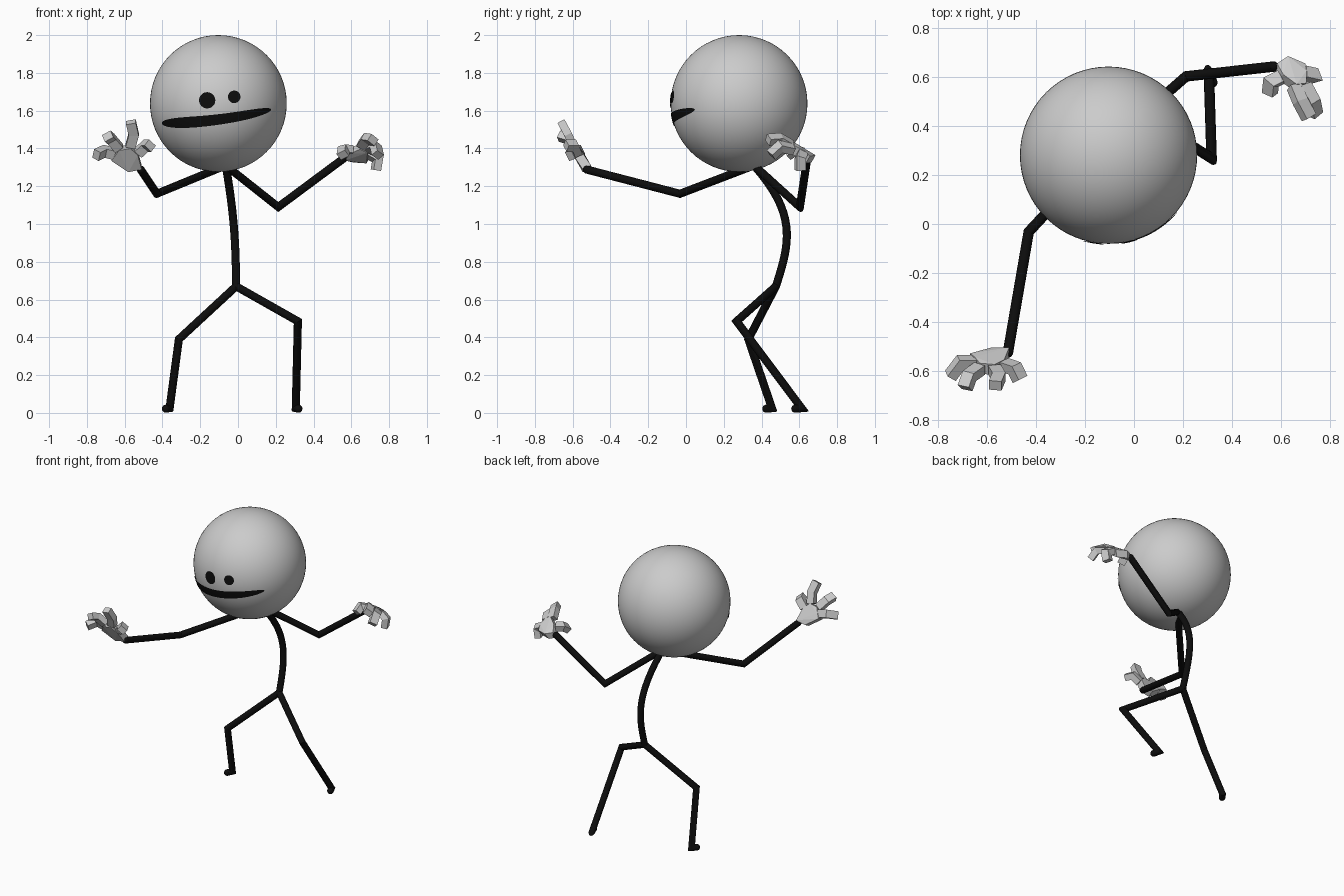
import bpy, bmesh, math
from mathutils import Vector
from mathutils.geometry import interpolate_bezier

if "Cube" in bpy.data.objects:
    bpy.data.objects.remove(bpy.data.objects["Cube"])

black = bpy.data.materials.new("black")
black.diffuse_color = (0.004, 0.004, 0.004, 1)
black.use_nodes = True
black.node_tree.nodes["Principled BSDF"].inputs["Base Color"].default_value = black.diffuse_color

HEAD, R = Vector((-0.104, 0.281, 1.638)), 0.362


def finish(bm, name, mat=None, smooth=False):
    bmesh.ops.recalc_face_normals(bm, faces=bm.faces)
    me = bpy.data.meshes.new(name)
    bm.to_mesh(me)
    bm.free()
    ob = bpy.data.objects.new(name, me)
    bpy.context.collection.objects.link(ob)
    if mat:
        me.materials.append(mat)
    if smooth:
        bpy.ops.object.select_all(action='DESELECT')
        ob.select_set(True)
        bpy.context.view_layer.objects.active = ob
        bpy.ops.object.shade_smooth_by_angle(angle=math.radians(35))
    return ob


def tube(bm, pts, radii, sides, up=Vector((0.3, 0.2, 1))):
    """Mitred tube along a path; radii are (across, along up)."""
    pts = [Vector(p) for p in pts]
    dirs = [(b - a).normalized() for a, b in zip(pts, pts[1:])]
    u = dirs[0].cross(up).normalized()
    v = u.cross(dirs[0])
    ang = [2 * math.pi * (i + 0.5) / sides for i in range(sides)]
    k = 1 / math.cos(math.pi / sides)
    offs = [k * (u * math.cos(a) * radii[0] + v * math.sin(a) * radii[1]) for a in ang]
    rings = []
    for i, p in enumerate(pts):
        if 0 < i < len(pts) - 1:
            d, n = dirs[i - 1], dirs[i]
            b = (d + n).normalized()
            ring = [o - d * (o.dot(b) / d.dot(b)) for o in offs]
            offs = [o - n * o.dot(n) for o in ring]
        else:
            ring = offs
        rings.append([bm.verts.new(p + o) for o in ring])
    for a, b in zip(rings, rings[1:]):
        for i in range(sides):
            j = (i + 1) % sides
            bm.faces.new((a[i], a[j], b[j], b[i]))
    bm.faces.new(rings[0])
    bm.faces.new(rings[-1])


def limb(name, pts):
    bm = bmesh.new()
    tube(bm, pts, (0.021, 0.021), 16)
    # rounded end
    ball = bmesh.ops.create_uvsphere(bm, u_segments=16, v_segments=8, radius=0.0212)
    bmesh.ops.translate(bm, verts=ball["verts"], vec=pts[-1])
    finish(bm, name, black, True)


def hand(name, wrist, normal, fingers):
    normal = Vector(normal).normalized()
    bm = bmesh.new()
    # faceted palm wrapped around the wrist and finger roots
    core = [Vector(p) for p in wrist] + [Vector(f[0]) for f in fingers]
    verts = [bm.verts.new(p + normal * s * 0.024) for p in core for s in (-1, 1)]
    hull = bmesh.ops.convex_hull(bm, input=verts)
    bmesh.ops.delete(bm, geom=hull["geom_interior"], context='VERTS')
    for f in fingers:
        tube(bm, f, (0.026, 0.021), 4, normal)
    finish(bm, name)


def on_face(x, z, lift=0.004):
    dx, dz = x - HEAD.x, z - HEAD.z
    return Vector((x, HEAD.y - math.sqrt((R + lift) ** 2 - dx * dx - dz * dz), z))


# head
bm = bmesh.new()
bmesh.ops.create_uvsphere(bm, u_segments=64, v_segments=32, radius=R)
bmesh.ops.translate(bm, verts=bm.verts, vec=HEAD)
finish(bm, "head", None, True)

# eyes: discs laid on the head
for name, x, z, r in (("right_eye", -0.163, 1.655, 0.043), ("left_eye", -0.02, 1.673, 0.033)):
    bm = bmesh.new()
    mid = bm.verts.new(on_face(x, z))
    rim = [bm.verts.new(on_face(x + r * math.cos(a), z + r * math.sin(a)))
           for a in [2 * math.pi * i / 32 for i in range(32)]]
    for i in range(32):
        bm.faces.new((mid, rim[i], rim[(i + 1) % 32]))
    finish(bm, name, black, True)

# mouth: tapered strip laid on the head
bm = bmesh.new()
cols = []
for i in range(41):
    s = -math.cos(math.pi * i / 40)
    x, z = -0.114 + 0.289 * s, 1.552 + 0.036 * s + 0.018 * s * s
    half = 0.001 + (0.027 - 0.004 * s) * (1 - s ** 4) ** 0.5
    cols.append([bm.verts.new(on_face(x, z + half * h)) for h in (-1, -0.5, 0, 0.5, 1)])
for a, b in zip(cols, cols[1:]):
    for j in range(4):
        bm.faces.new((a[j], b[j], b[j + 1], a[j + 1]))
finish(bm, "mouth", black, True)

# spine
hip, neck = Vector((-0.01, 0.476, 0.67)), Vector((-0.065, 0.36, 1.31))
limb("spine", interpolate_bezier(neck, Vector((-0.02, 0.59, 1.05)),
                                 Vector((-0.012, 0.55, 0.90)), hip, 20))

# arms and legs, each bent once, legs ending in a short foot
limb("right_arm", [neck, (-0.43, -0.032, 1.16), (-0.515, -0.525, 1.288)])
limb("left_arm", [neck, (0.213, 0.603, 1.09), (0.57, 0.643, 1.355)])
limb("right_leg", [hip, (-0.313, 0.33, 0.39), (-0.362, 0.455, 0.025), (-0.382, 0.425, 0.022)])
limb("left_leg", [hip, (0.317, 0.268, 0.485), (0.306, 0.612, 0.025), (0.32, 0.578, 0.022)])

# hands: root, knuckle and tip of each finger
hand("right_hand", [(-0.51, -0.525, 1.30), (-0.58, -0.525, 1.285), (-0.67, -0.55, 1.345)],
     (0, -0.88, -0.45), [
    [(-0.65, -0.565, 1.37), (-0.708, -0.565, 1.385), (-0.75, -0.62, 1.365)],
    [(-0.63, -0.59, 1.40), (-0.672, -0.62, 1.45), (-0.69, -0.67, 1.465)],
    [(-0.57, -0.595, 1.41), (-0.552, -0.625, 1.475), (-0.567, -0.66, 1.54)],
    [(-0.53, -0.575, 1.375), (-0.487, -0.59, 1.415), (-0.465, -0.635, 1.415)]])
hand("left_hand", [(0.575, 0.645, 1.355), (0.62, 0.675, 1.345), (0.69, 0.645, 1.34)],
     (0.4, 0.45, 0.8), [
    [(0.60, 0.60, 1.39), (0.56, 0.58, 1.395), (0.555, 0.535, 1.365)],
    [(0.655, 0.56, 1.415), (0.68, 0.50, 1.45), (0.715, 0.435, 1.445)],
    [(0.695, 0.565, 1.395), (0.73, 0.50, 1.41), (0.74, 0.45, 1.365)],
    [(0.695, 0.615, 1.37), (0.74, 0.605, 1.345), (0.73, 0.605, 1.285)]])
